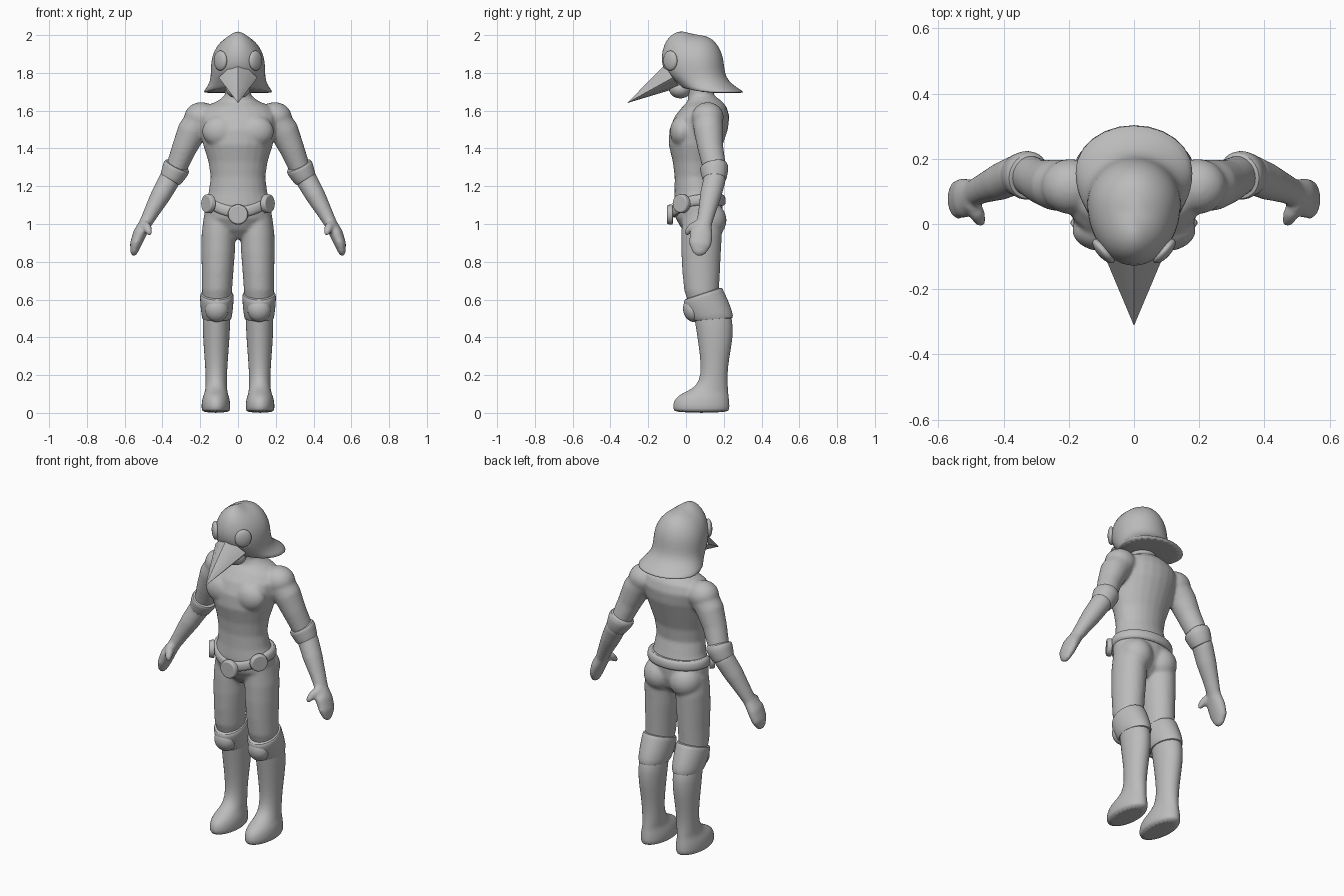
import bpy, bmesh
from math import sin, cos, pi, radians
from mathutils import Vector, Matrix, Euler

if "Cube" in bpy.data.objects:
    bpy.data.objects.remove(bpy.data.objects["Cube"])

grey = bpy.data.materials.new("plain_grey")
grey.use_nodes = True
colour = (0.5, 0.5, 0.5, 1)
grey.diffuse_color = colour
grey.node_tree.nodes["Principled BSDF"].inputs["Base Color"].default_value = colour
SIDES = 24


def skin(bm, rings):
    """Bridge rings of points and cap both ends."""
    loops = [[bm.verts.new(p) for p in ring] for ring in rings]
    n = len(loops[0])
    for a, b in zip(loops, loops[1:]):
        for i in range(n):
            j = (i + 1) % n
            bm.faces.new((a[i], a[j], b[j], b[i]))
    bm.faces.new(loops[0])
    bm.faces.new(loops[-1])


def level(z, x, w, front, back, centre=0.5, lift=0, tilt=0):
    """Flat oval ring; lift raises its front, tilt raises its back."""
    yc = front + centre * (back - front)
    ring = []
    for i in range(SIDES):
        a = 2 * pi * i / SIDES
        s = sin(a)
        y = yc + s * (back - yc if s > 0 else yc - front)
        ring.append((x + w * cos(a), y, z + lift * max(0, -s) ** 2 + tilt * (y - yc)))
    return ring


def stack(bm, levels, **kw):
    skin(bm, [level(*lv, **kw) for lv in levels])


def limb(bm, path):
    """Tube along points (x, y, z, radius across, radius in depth)."""
    pts = [Vector(p[:3]) for p in path]
    rings = []
    for i, p in enumerate(path):
        t = (pts[min(i + 1, len(pts) - 1)] - pts[max(i - 1, 0)]).normalized()
        u = Vector((0, 1, 0)).cross(t).normalized()
        v = t.cross(u)
        rings.append([pts[i] + u * p[3] * cos(2 * pi * k / SIDES)
                      + v * p[4] * sin(2 * pi * k / SIDES) for k in range(SIDES)])
    skin(bm, rings)


def ball(bm, at, size, turn=(0, 0, 0)):
    m = Matrix.Translation(at) @ Euler(turn).to_matrix().to_4x4() @ Matrix.Diagonal((*size, 1))
    bmesh.ops.create_uvsphere(bm, u_segments=24, v_segments=14, radius=1, matrix=m)


def finish(name, bm, mirror=False, subdivide=0, bevel=0, angle=50):
    bmesh.ops.recalc_face_normals(bm, faces=bm.faces)
    mesh = bpy.data.meshes.new(name)
    bm.to_mesh(mesh)
    bm.free()
    mesh.materials.append(grey)
    ob = bpy.data.objects.new(name, mesh)
    bpy.context.collection.objects.link(ob)
    bpy.ops.object.select_all(action='DESELECT')
    ob.select_set(True)
    bpy.context.view_layer.objects.active = ob
    bpy.ops.object.shade_smooth_by_angle(angle=radians(angle))
    if mirror:
        ob.modifiers.new("mirror", 'MIRROR').use_mirror_merge = False
    if bevel:
        mod = ob.modifiers.new("bevel", 'BEVEL')
        mod.width, mod.segments = bevel, 3
    if subdivide:
        ob.modifiers.new("subdivide", 'SUBSURF').levels = subdivide
        ob.modifiers["subdivide"].render_levels = subdivide
    return ob


# Body: overlapping torso, buttocks, arms and thighs fused into one skin
bm = bmesh.new()
stack(bm, [(.92, 0, .04, .03, .12), (.97, 0, .13, -.02, .17), (1.03, 0, .178, -.055, .19),
           (1.1, 0, .178, -.065, .195), (1.17, 0, .155, -.06, .175), (1.25, 0, .145, -.06, .155),
           (1.33, 0, .157, -.07, .165), (1.42, 0, .185, -.092, .195), (1.5, 0, .2, -.088, .222),
           (1.57, 0, .21, -.06, .23), (1.62, 0, .18, -.02, .215), (1.65, 0, .11, .01, .19),
           (1.68, 0, .07, .01, .15), (1.76, 0, .065, 0, .14)])
for s in (1, -1):
    ball(bm, (s * .085, .115, 1.02), (.095, .1, .1))
    ball(bm, (s * .195, .115, 1.565), (.09, .085, .08))
    ball(bm, (s * .09, -.02, 1.49), (.1, .065, .085))
    limb(bm, [(s * x, y, z, r, d) for x, y, z, r, d in (
        (.17, .115, 1.6, .06, .06), (.2, .115, 1.55, .08, .08), (.245, .12, 1.49, .078, .078),
        (.285, .13, 1.4, .066, .068), (.325, .15, 1.3, .057, .062), (.365, .15, 1.23, .057, .06),
        (.41, .13, 1.15, .053, .057), (.46, .11, 1.06, .041, .046), (.492, .095, 1, .034, .042),
        (.52, .08, .95, .036, .062), (.543, .075, .89, .03, .06), (.552, .07, .845, .018, .035),
        (.553, .07, .832, .008, .015))])
    limb(bm, [(s * .5, .07, 1, .026, .026), (s * .48, .03, .98, .024, .024),
              (s * .47, .005, .955, .017, .017), (s * .467, 0, .94, .008, .008)])
    stack(bm, [(z, s * x, w, f, b) for z, x, w, f, b in (
        (.5, .113, .065, .04, .2), (.65, .111, .08, -.01, .175), (.75, .108, .084, -.02, .18),
        (.85, .105, .089, -.025, .185), (.95, .103, .09, -.025, .19), (1.05, .1, .08, -.02, .18))])
body = finish("body", bm)
remesh = body.modifiers.new("fuse", 'REMESH')
remesh.mode, remesh.voxel_size, remesh.use_smooth_shade = 'VOXEL', .0085, True
soften = body.modifiers.new("soften", 'SMOOTH')
soften.factor, soften.iterations = .5, 8

# Helmet with flared neck guard
bm = bmesh.new()
stack(bm, [(1.69, 0, .187, -.03, .312), (1.7, 0, .185, -.035, .308), (1.735, 0, .158, -.07, .25),
           (1.775, 0, .144, -.115, .212), (1.83, 0, .146, -.133, .203), (1.89, 0, .139, -.128, .197),
           (1.945, 0, .112, -.106, .172), (1.98, 0, .075, -.07, .14), (1.998, 0, .035, -.02, .1)],
      centre=.58, lift=.03)
finish("helmet", bm, subdivide=1)

# Beak and chin
bm = bmesh.new()
half = [(0, -.11, 1.845), (.055, -.1, 1.82), (.102, -.07, 1.775), (.065, -.04, 1.735), (0, -.03, 1.725)]
base = half + [(-x, y, z) for x, y, z in half[3:0:-1]]
tip = Vector((0, -.312, 1.64))
skin(bm, [[Vector(p).lerp(tip, t) for p in base] for t in (0, .5, .99)])
finish("beak", bm, angle=40)
bm = bmesh.new()
ball(bm, (0, -.03, 1.715), (.065, .06, .05))
finish("chin", bm)

# Goggle eyes
bm = bmesh.new()
ball(bm, (.093, -.083, 1.865), (.047, .02, .053), (0, 0, radians(48)))
finish("eyes", bm, mirror=True)

# Belt with buckle and side discs
bm = bmesh.new()
stack(bm, [(1.1, 0, .15, -.04, .17), (1.095, 0, .18, -.07, .205), (1.11, 0, .19, -.08, .213),
           (1.145, 0, .188, -.08, .211), (1.16, 0, .175, -.07, .198), (1.15, 0, .14, -.04, .17)],
      lift=-.065)
finish("belt", bm, subdivide=1)


def disc(name, at, radius, depth, turn, mirror):
    bm = bmesh.new()
    m = Matrix.Translation(at) @ Matrix.Rotation(radians(turn), 4, 'Z') @ Matrix.Rotation(pi / 2, 4, 'X')
    bmesh.ops.create_cone(bm, cap_ends=True, segments=20, radius1=radius, radius2=radius * .92,
                          depth=depth, matrix=m)
    finish(name, bm, mirror=mirror, bevel=.007)


disc("buckle", (0, -.085, 1.05), .055, .03, 0, False)
disc("side_discs", (.158, -.025, 1.108), .052, .03, 55, True)

# Forearm cuffs
bm = bmesh.new()
limb(bm, [(.318, .145, 1.315, .055, .055), (.32, .147, 1.31, .072, .074), (.33, .15, 1.292, .074, .077),
          (.345, .15, 1.26, .066, .069), (.36, .15, 1.235, .061, .064), (.363, .15, 1.23, .05, .05)])
finish("forearm_cuffs", bm, mirror=True, subdivide=1)

# Boots: foot, shaft, tilted knee cuff and knee pad
bm = bmesh.new()
stack(bm, [(0, .117, .07, -.06, .225), (.02, .117, .077, -.07, .232), (.06, .117, .076, -.068, .23),
           (.09, .117, .068, -.045, .226), (.11, .116, .06, -.005, .224), (.14, .115, .057, .055, .222),
           (.2, .115, .056, .08, .218), (.3, .115, .063, .075, .23), (.4, .115, .071, .06, .25),
           (.5, .114, .074, .045, .248), (.56, .113, .07, .03, .22)])
finish("boots", bm, mirror=True, subdivide=1)
bm = bmesh.new()
cuff = [(.495, .06, .06, .23, .05), (.49, .077, .035, .252, .08), (.52, .082, .015, .248, .1),
        (.57, .088, -.005, .225, .2), (.615, .09, -.014, .198, .33), (.632, .088, -.012, .192, .33),
        (.635, .07, .01, .17, .33)]
skin(bm, [level(z, .112, w, f, b, tilt=t) for z, w, f, b, t in cuff])
finish("knee_cuffs", bm, mirror=True, subdivide=1)
bm = bmesh.new()
ball(bm, (.112, .035, .545), (.062, .05, .065), (radians(15), 0, 0))
finish("knee_pads", bm, mirror=True)
